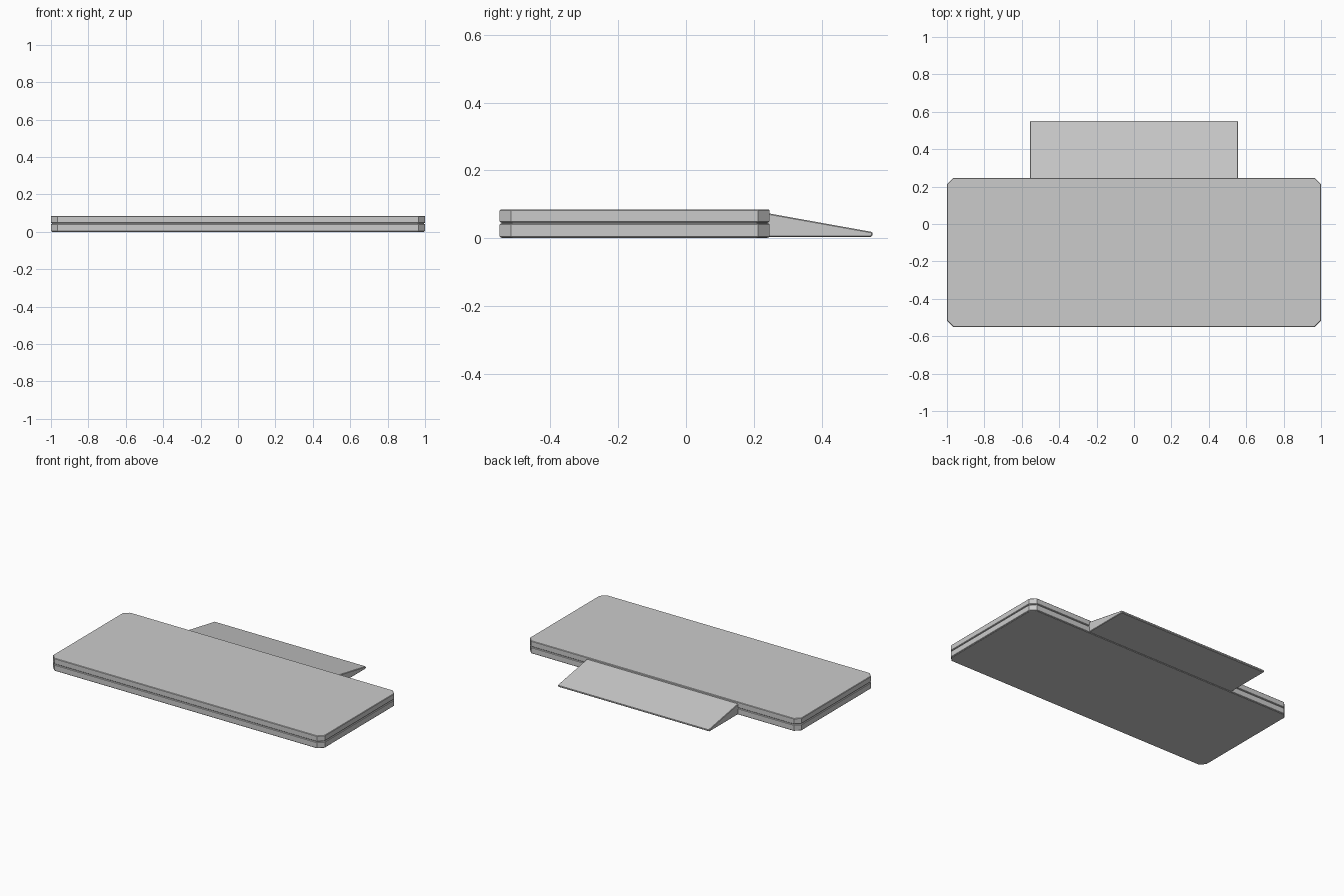
import bpy, bmesh

if "Cube" in bpy.data.objects:
    bpy.data.objects.remove(bpy.data.objects["Cube"])

def prism(name, pts, axis, lo, hi, bevel=0.0):
    """Extrude a 2D outline along z (pts = x,y) or x (pts = y,z)."""
    bm = bmesh.new()
    def put(p, t):
        return (p[0], p[1], t) if axis == 'z' else (t, p[0], p[1])
    a = [bm.verts.new(put(p, lo)) for p in pts]
    b = [bm.verts.new(put(p, hi)) for p in pts]
    n = len(pts)
    caps = [bm.faces.new(a[::-1]), bm.faces.new(b)]
    for i in range(n):
        j = (i + 1) % n
        bm.faces.new((a[i], a[j], b[j], b[i]))
    if bevel:
        rim = list({e for f in caps for e in f.edges})
        bmesh.ops.bevel(bm, geom=rim, offset=bevel, segments=1, affect='EDGES')
    bmesh.ops.recalc_face_normals(bm, faces=bm.faces)
    me = bpy.data.meshes.new(name)
    bm.to_mesh(me)
    bm.free()
    ob = bpy.data.objects.new(name, me)
    bpy.context.collection.objects.link(ob)
    return ob

def plate(inset):
    """Rectangle with clipped corners."""
    x, y0, y1, c = 1 - inset, -0.55 + inset, 0.247 - inset, 0.034
    return [(-x + c, y0), (x - c, y0), (x, y0 + c), (x, y1 - c),
            (x - c, y1), (-x + c, y1), (-x, y1 - c), (-x, y0 + c)]

# two stacked slabs with a recessed seam and a thin foot
prism("lower_slab", plate(0), 'z', 0.002, 0.043, 0.003)
prism("upper_slab", plate(0), 'z', 0.047, 0.085, 0.003)
prism("seam_core", plate(0.006), 'z', 0.040, 0.050)
prism("foot_pad", plate(0.006), 'z', 0.0, 0.004)

# rear ramp with softened long edges and ends
ramp = [(0.235, 0.004), (0.546, 0.004), (0.55, 0.008), (0.55, 0.016),
        (0.547, 0.019), (0.235, 0.075)]
prism("rear_ramp", ramp, 'x', -0.557, 0.557, 0.003)
